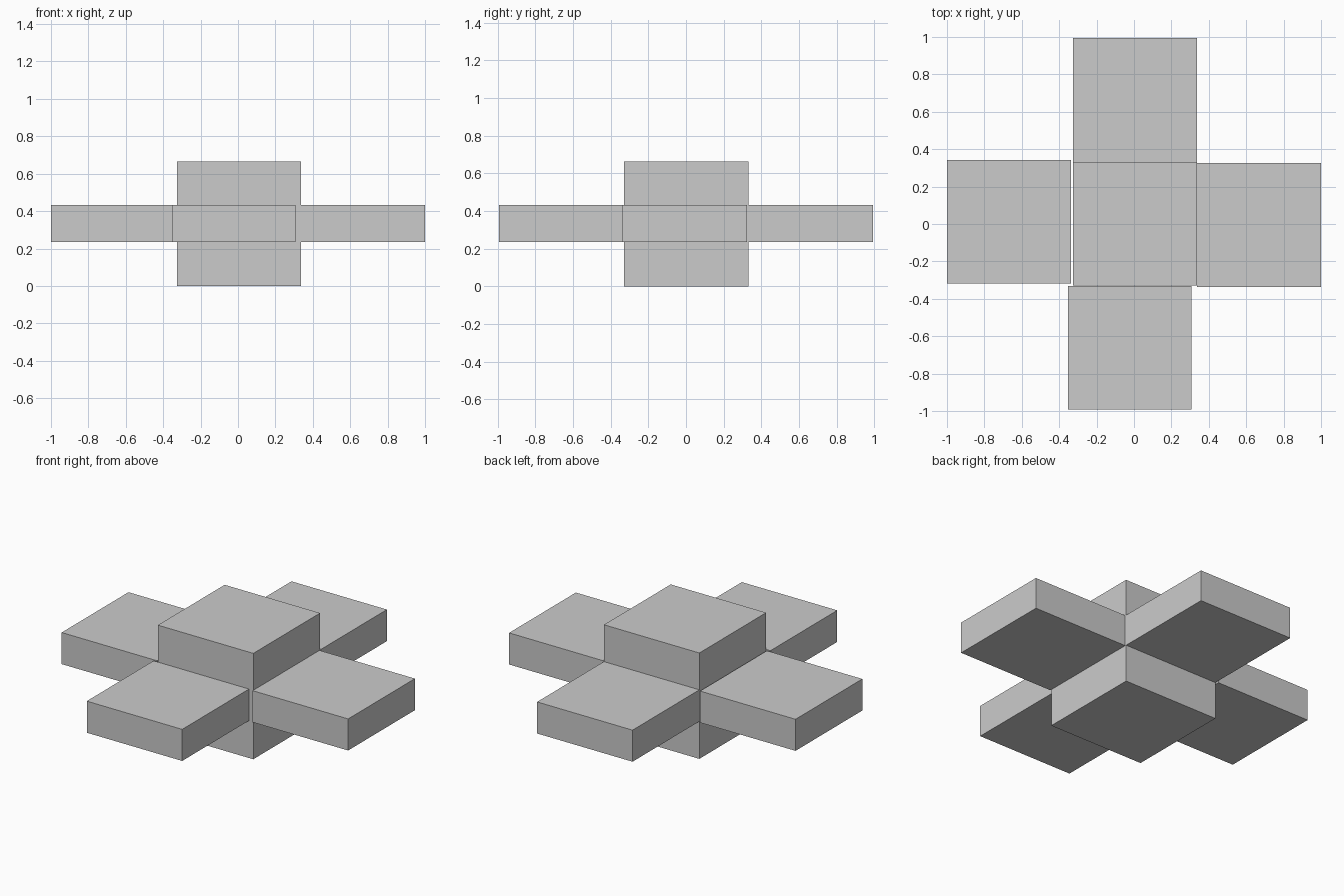
import bpy

if "Cube" in bpy.data.objects:
    bpy.data.objects.remove(bpy.data.objects["Cube"])

SIDE = 0.662    # square footprint shared by every block
THICK = 0.198   # thickness of the surrounding slabs
MID_Z = 0.334   # height of the slab centres


def block(name, x, y, z, height):
    bpy.ops.mesh.primitive_cube_add(size=1, location=(x, y, z))
    ob = bpy.context.object
    ob.name = name
    ob.scale = (SIDE, SIDE, height)
    bpy.ops.object.transform_apply(location=False, rotation=False, scale=True)
    return ob


# Tall central block standing on the ground
block("central_block", 0.006, 0.001, 0.332, 0.664)

# Four floating slabs around it, each slightly off-centre
slabs = {
    "left_slab": (-0.669, 0.012),
    "right_slab": (0.669, -0.006),
    "front_slab": (-0.023, -0.662),
    "back_slab": (0.006, 0.663),
}
for name, (x, y) in slabs.items():
    block(name, x, y, MID_Z, THICK)
